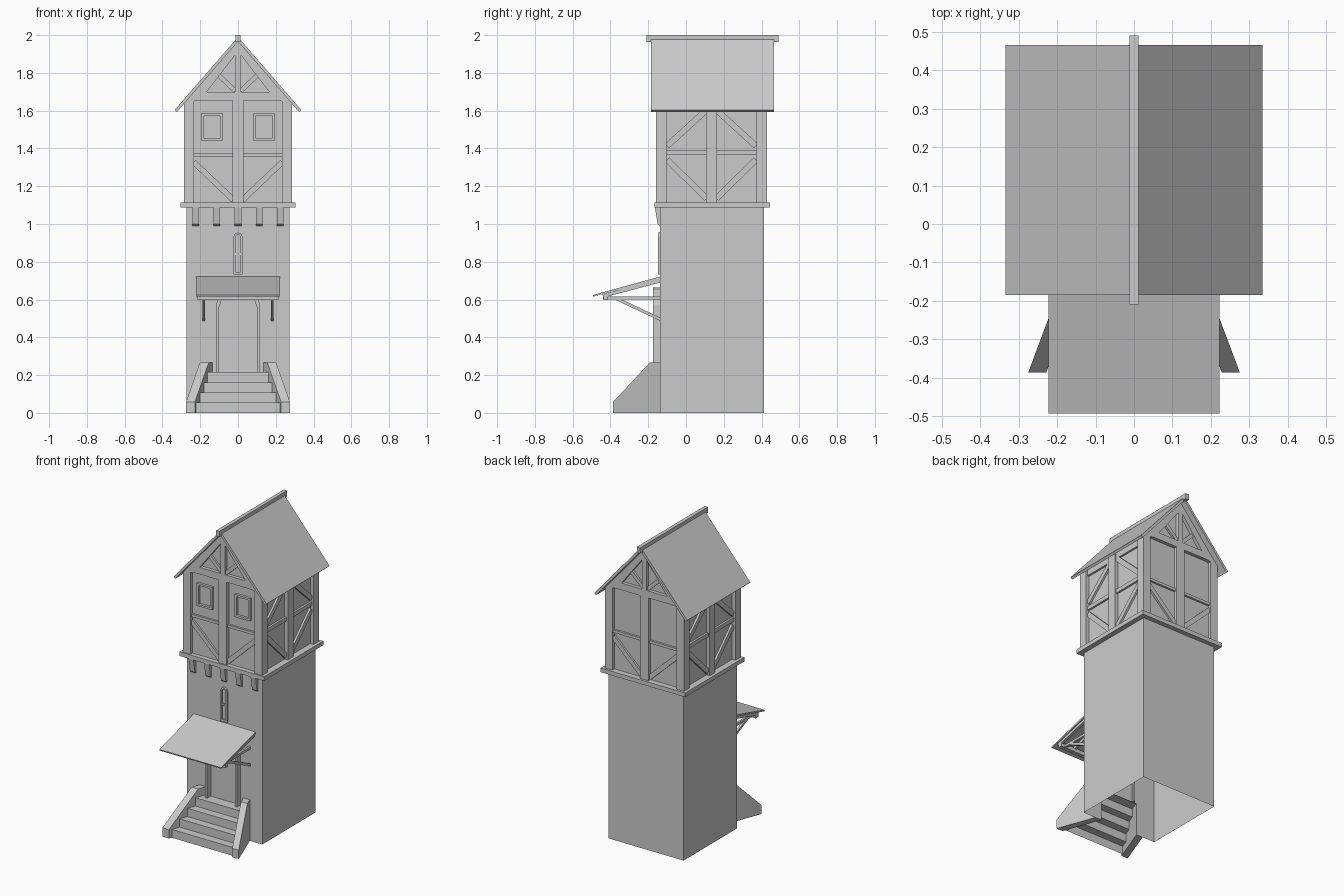
import bpy, bmesh, math

if "Cube" in bpy.data.objects:
    bpy.data.objects.remove(bpy.data.objects["Cube"])

CY = 0.135  # centre of the tower in y


def finish(name, bm, recalc=True):
    if recalc:
        bmesh.ops.recalc_face_normals(bm, faces=bm.faces[:])
    me = bpy.data.meshes.new(name)
    bm.to_mesh(me)
    bm.free()
    ob = bpy.data.objects.new(name, me)
    bpy.context.collection.objects.link(ob)
    return ob


def place(axis, u, v, w):
    return {'x': (w, u, v), 'y': (u, w, v), 'z': (u, v, w)}[axis]


def extrude(name, bm, axis, depth):
    r = bmesh.ops.extrude_face_region(bm, geom=bm.faces[:])
    vs = [g for g in r['geom'] if isinstance(g, bmesh.types.BMVert)]
    bmesh.ops.translate(bm, verts=vs, vec=place(axis, 0, 0, depth))
    return finish(name, bm)


def prism(name, pts, axis, lo, hi):
    """Outline extruded along an axis."""
    bm = bmesh.new()
    f = bm.faces.new([bm.verts.new(place(axis, u, v, lo)) for u, v in pts])
    return_geom = bmesh.ops.extrude_face_region(bm, geom=[f])
    vs = [g for g in return_geom['geom'] if isinstance(g, bmesh.types.BMVert)]
    bmesh.ops.translate(bm, verts=vs, vec=place(axis, 0, 0, hi - lo))
    if not any(len(fc.verts) == len(pts) and all(abs(v.co['xyz'.index(axis)] - lo) < 1e-6 for v in fc.verts)
               for fc in bm.faces):
        bm.faces.new([v for v in bm.verts if v not in vs])
    return finish(name, bm)


def box(name, x0, x1, y0, y1, z0, z1):
    return prism(name, [(x0, z0), (x1, z0), (x1, z1), (x0, z1)], 'y', y0, y1)


def beam(name, a, b, width, axis, lo, hi):
    """Straight timber from a to b in the plane across the axis."""
    dx, dy = b[0] - a[0], b[1] - a[1]
    k = width / 2 / math.hypot(dx, dy)
    nx, ny = -dy * k, dx * k
    return prism(name, [(a[0] + nx, a[1] + ny), (b[0] + nx, b[1] + ny),
                        (b[0] - nx, b[1] - ny), (a[0] - nx, a[1] - ny)], axis, lo, hi)


def frame(name, outer, inner, axis, lo, hi, closed=True):
    """Band between two outlines, given depth by a solid loop of quads."""
    bm = bmesh.new()
    rows = [[bm.verts.new(place(axis, u, v, w)) for u, v in pts]
            for pts, w in ((outer, lo), (inner, lo), (inner, hi), (outer, hi))]
    n = len(outer)
    for i in range(n if closed else n - 1):
        j = (i + 1) % n
        for k in range(4):
            a, b = rows[k], rows[(k + 1) % 4]
            bm.faces.new((a[i], a[j], b[j], b[i]))
    if not closed:
        for i in (0, n - 1):
            bm.faces.new([r[i] for r in rows])
    return finish(name, bm)


def rect(x0, x1, z0, z1):
    return [(x0, z0), (x1, z0), (x1, z1), (x0, z1)]


# stone tower: open underneath, with a notch behind the stairs
X, Y0, Y1, H = 0.272, -0.138, 0.413, 1.09
bm = bmesh.new()
for pts in ([(-X, Y0, 0), (-.16, Y0, 0), (-.16, Y0, .21), (.16, Y0, .21), (.16, Y0, 0), (X, Y0, 0), (X, Y0, H), (-X, Y0, H)],
            [(X, Y0, 0), (X, Y1, 0), (X, Y1, H), (X, Y0, H)],
            [(X, Y1, 0), (-X, Y1, 0), (-X, Y1, H), (X, Y1, H)],
            [(-X, Y1, 0), (-X, Y0, 0), (-X, Y0, H), (-X, Y1, H)]):
    bm.faces.new([bm.verts.new(p) for p in pts])
finish("tower_walls", bm, False)
box("belt_course", -.305, .305, -.167, .444, 1.087, 1.114)

# corbels under the belt on the front
for i in range(-2, 3):
    x = i * .112
    prism("corbel", [(-.13, 1.09), (-.165, 1.09), (-.15, 1.0), (-.138, .99), (-.13, .99)],
          'x', x - .018, x + .018)

# upper storey infill wall with gables
prism("upper_wall", [(-.262, 1.11), (.262, 1.11), (.262, 1.66), (0, 1.965), (-.262, 1.66)],
      'y', -.137, .407)

# corner posts
for s in (-1, 1):
    for y0, y1 in ((-.159, -.102), (.372, .429)):
        a, b = sorted((s * .232, s * .285))
        z = [1.638 if abs(x) > .25 else 1.69 for x in (a, b)]
        prism("corner_post", [(a, 1.11), (b, 1.11), (b, z[1]), (a, z[0])], 'y', y0, y1)

# front and back timber framing
for side, wall, out, thin in (("front", -.13, -.159, -.150), ("back", .40, .429, .420)):
    box(side + "_centre_post", -.03, .03, *sorted((wall, out)), 1.11, 1.66)
    box(side + "_tie_beam", -.235, .235, *sorted((wall, out)), 1.654, 1.70)
    box(side + "_king_post", -.016, .016, *sorted((wall, out)), 1.70, 1.92)
    for s in (-1, 1):
        prism(side + "_gable_rafter", [(0, 1.968), (s * .285, 1.638), (s * .21, 1.654),
                                       (s * .165, 1.70), (0, 1.914)], 'y', wall, out)
        beam(side + "_gable_strut", (s * .015, 1.705), (s * .105, 1.79), .024, 'y', wall, thin)
        beam(side + "_mid_rail", (s * .03, 1.365), (s * .235, 1.365), .018, 'y', wall, thin)
        beam(side + "_brace", (s * .235, 1.328), (s * .025, 1.128), .03, 'y', wall, thin)

# side timber framing
for s in (-1, 1):
    wall, out, thin = s * .255, s * .285, s * .275
    prism("side_centre_post", rect(CY - .028, CY + .028, 1.11, 1.64), 'x', wall, out)
    prism("side_top_plate", rect(-.11, .38, 1.60, 1.64), 'x', wall, thin)
    for t in (-1, 1):
        beam("side_mid_rail", (CY + t * .025, 1.378), (CY + t * .24, 1.378), .026, 'x', wall, thin)
        beam("side_upper_brace", (CY + t * .235, 1.413), (CY + t * .025, 1.605), .032, 'x', wall, thin)
        beam("side_lower_brace", (CY + t * .235, 1.34), (CY + t * .025, 1.135), .032, 'x', wall, thin)

# windows
for s in (-1, 1):
    c = s * .137
    frame("window_frame", rect(c - .055, c + .055, 1.44, 1.588),
          rect(c - .042, c + .042, 1.453, 1.575), 'y', -.153, -.13)

# roof slabs and ridge beam
for s in (-1, 1):
    prism("roof_slab", [(0, 1.99), (s * .335, 1.604), (s * .323, 1.593), (0, 1.966)], 'y', -.185, .466)
box("ridge_beam", -.012, .012, -.21, .49, 1.963, 2.0)

# arched slit window
def arch(r, base, spring):
    arc = [(r * math.cos(a), spring + r * math.sin(a)) for a in (math.pi * i / 8 for i in range(9))]
    return [(r, base)] + arc + [(-r, base)]
frame("slit_window_frame", arch(.024, .732, .93), arch(.014, .745, .93), 'y', -.149, -.13)
box("slit_window_bar", -.015, .015, -.145, -.135, .835, .847)

# door frame with a low arched head
half = [(.116, .215), (.116, .575), (.098, .62), (.055, .65)]
outer = half + [(0, .663)] + [(-x, z) for x, z in reversed(half)]
frame("door_frame", outer, [(x * .86, z if z < .3 else z - .016) for x, z in outer],
      'y', -.175, -.13, closed=False)

# canopy with rafters, purlin and brackets
prism("canopy_slab", [(-.135, .722), (-.493, .624), (-.491, .616), (-.135, .708)], 'x', -.223, .223)
for i in range(-2, 3):
    x = i * .104
    beam("canopy_rafter", (-.135, .70), (-.44, .619), .018, 'x', x - .008, x + .008)
box("canopy_purlin", -.215, .215, -.438, -.412, .597, .622)
for s in (-1, 1):
    a, b = s * .181 - .007, s * .181 + .007
    beam("canopy_bracket_arm", (-.135, .608), (-.44, .608), .016, 'x', a, b)
    beam("canopy_bracket_brace", (-.135, .495), (-.365, .603), .016, 'x', a, b)

# stairs flaring towards the front, hollow beneath
def flare(y):
    return .135 + .376 * (-.138 - y)
path = []
for i in range(4):
    y = -.367 + i * .053
    path += [(y, .054 * i), (y, .054 * (i + 1))]
path.append((-.138, .216))
bm = bmesh.new()
rows = [[bm.verts.new((s * (flare(y) + .006), y, z)) for s in (-1, 1)] for y, z in path]
for p, q in zip(rows, rows[1:]):
    bm.faces.new((p[0], p[1], q[1], q[0]))
finish("stairs", bm, False)

# stair side walls, sheared to follow the flare
for s in (-1, 1):
    ob = prism("stair_side_wall", [(-.138, 0), (-.386, 0), (-.386, .058), (-.19, .268), (-.138, .268)],
               'x', 0, s * .047)
    for v in ob.data.vertices:
        v.co.x += s * flare(v.co.y)
